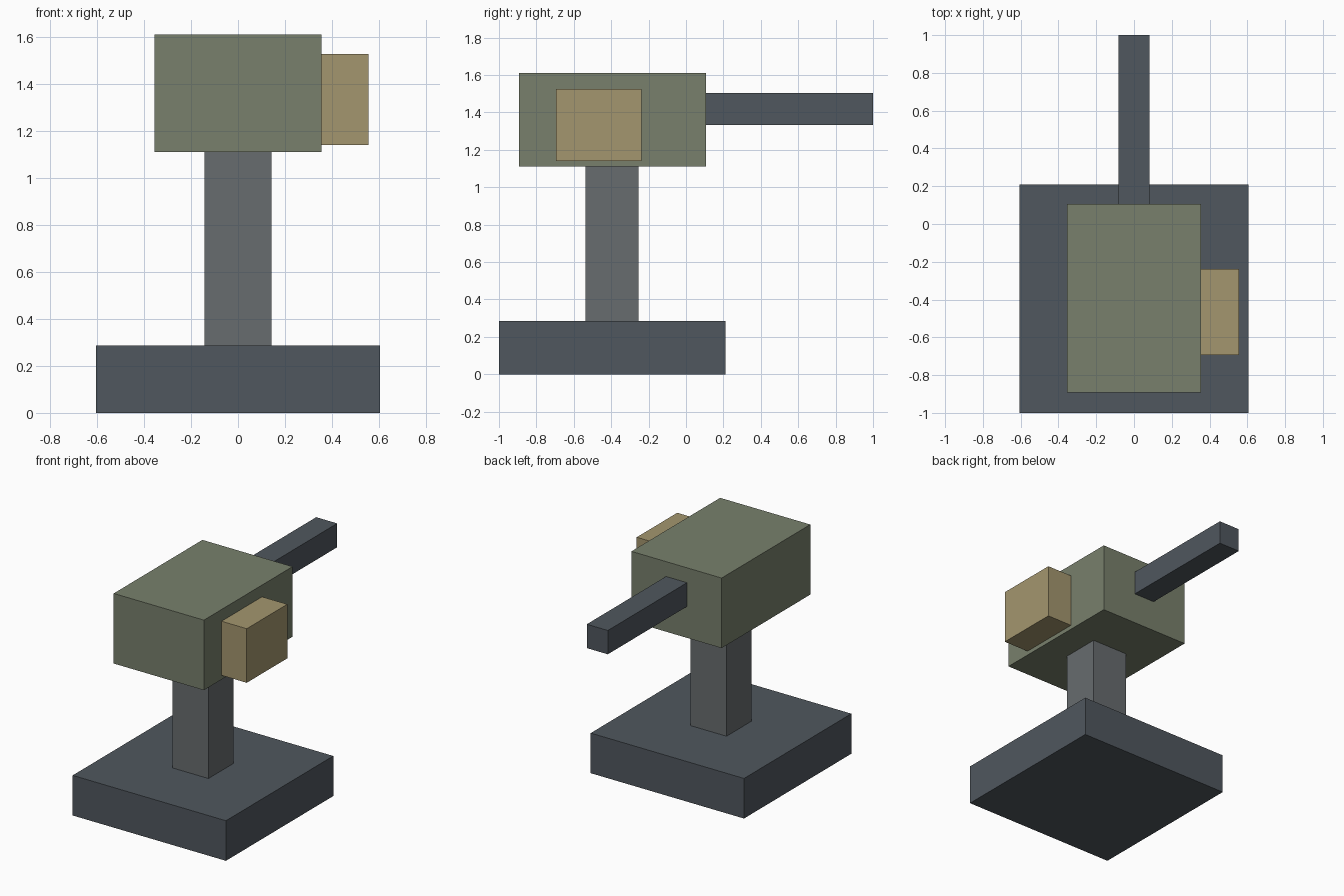
import bpy

if "Cube" in bpy.data.objects:
    bpy.data.objects.remove(bpy.data.objects["Cube"])


def material(name, rgb):
    mat = bpy.data.materials.new(name)
    mat.diffuse_color = (*rgb, 1.0)
    mat.use_nodes = True
    mat.node_tree.nodes["Principled BSDF"].inputs["Base Color"].default_value = mat.diffuse_color
    return mat


def box(name, x, y, z, mat):
    """Axis-aligned box from (min, max) ranges."""
    ranges = (x, y, z)
    bpy.ops.mesh.primitive_cube_add(size=1, location=[(a + b) / 2 for a, b in ranges])
    obj = bpy.context.object
    obj.name = name
    obj.scale = [b - a for a, b in ranges]
    bpy.ops.object.transform_apply(location=False, rotation=False, scale=True)
    obj.data.materials.append(mat)
    return obj


dark_steel = material("dark_steel", (0.08, 0.095, 0.112))
grey_steel = material("grey_steel", (0.136, 0.15, 0.158))
olive = material("olive_paint", (0.188, 0.216, 0.15))
tan = material("tan_paint", (0.371, 0.305, 0.156))

# Square base plate and column
box("base", (-0.605, 0.605), (-1.0, 0.21), (0.0, 0.286), dark_steel)
box("column", (-0.142, 0.142), (-0.536, -0.254), (0.286, 1.11), grey_steel)

# Turret housing
box("housing", (-0.356, 0.356), (-0.893, 0.107), (1.11, 1.61), olive)

# Barrel out of the back face
box("barrel", (-0.083, 0.083), (0.107, 1.0), (1.334, 1.504), dark_steel)

# Side-mounted box
box("side_box", (0.356, 0.555), (-0.694, -0.237), (1.14, 1.526), tan)
